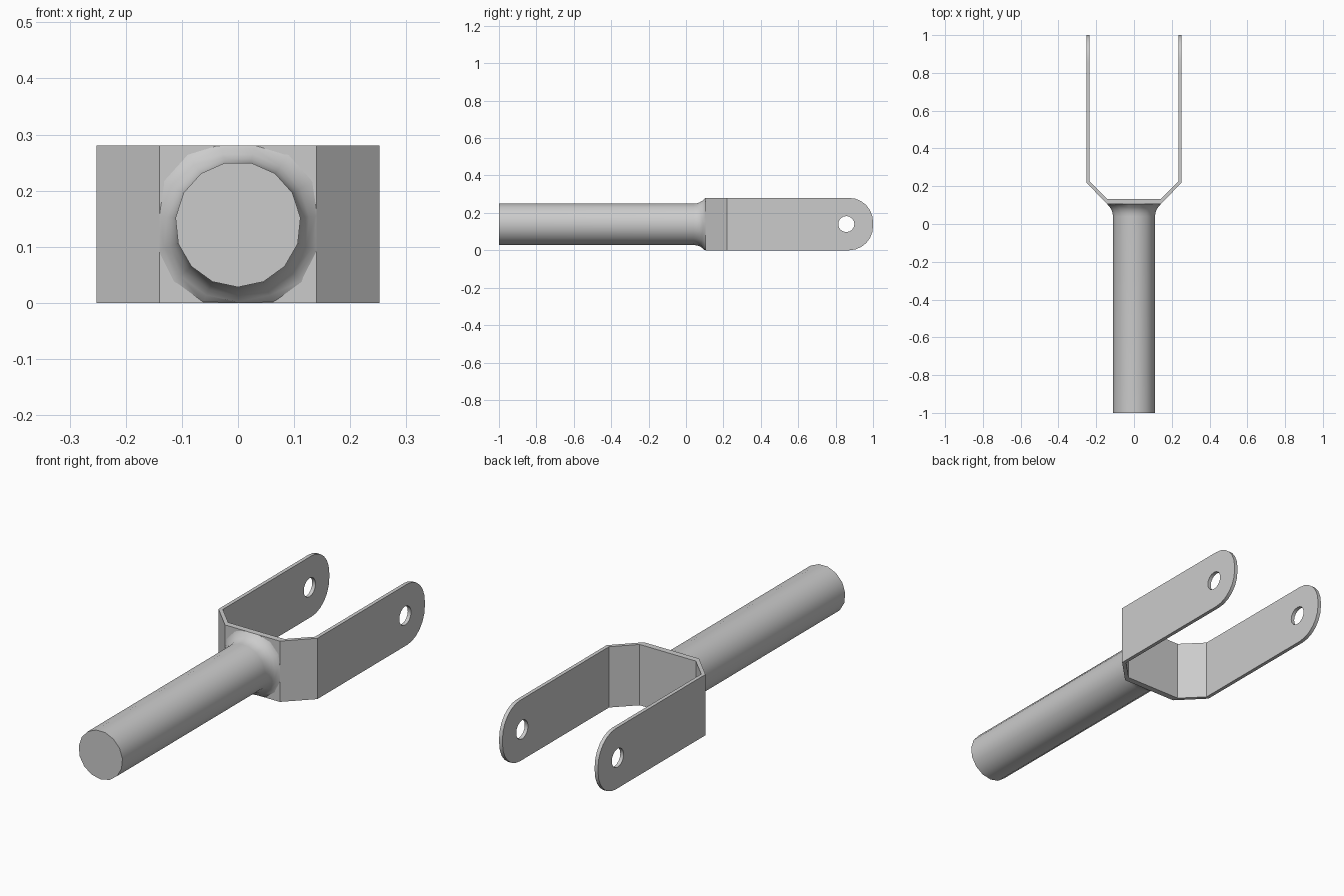
import bpy
import bmesh
from math import sin, cos, pi, radians, sqrt

cube = bpy.data.objects.get("Cube")
if cube:
    bpy.data.objects.remove(cube, do_unlink=True)

HALF = 0.14          # half the strap height and half the bridge width
SIDES = 15           # facets round the shaft

steel = bpy.data.materials.new("steel grey")
steel.use_nodes = True
grey = (0.6, 0.6, 0.6, 1)
steel.diffuse_color = grey
steel.node_tree.nodes["Principled BSDF"].inputs["Base Color"].default_value = grey


def finish(name, bm):
    """Turn a bmesh into a named, grey object."""
    bmesh.ops.recalc_face_normals(bm, faces=bm.faces)
    mesh = bpy.data.meshes.new(name)
    bm.to_mesh(mesh)
    bm.free()
    mesh.materials.append(steel)
    obj = bpy.data.objects.new(name, mesh)
    bpy.context.collection.objects.link(obj)
    return obj


def prism(name, outline, offset):
    """Extrude a closed outline of 3D points by an offset."""
    bm = bmesh.new()
    face = bm.faces.new([bm.verts.new(p) for p in outline])
    out = bmesh.ops.extrude_face_region(bm, geom=[face])
    moved = [v for v in out["geom"] if isinstance(v, bmesh.types.BMVert)]
    bmesh.ops.translate(bm, verts=moved, vec=offset)
    if not face.is_valid or len([f for f in bm.faces if len(f.verts) == len(outline)]) < 2:
        bmesh.ops.holes_fill(bm, edges=bm.edges)
    return finish(name, bm)


def arc(cy, cz, radius, start, end, steps, x=-0.5):
    """Points on an arc in the side plane."""
    return [(x, cy + radius * cos(a), cz + radius * sin(a))
            for a in (radians(start + (end - start) * i / steps) for i in range(steps + 1))]


def activate(obj):
    bpy.ops.object.select_all(action="DESELECT")
    obj.select_set(True)
    bpy.context.view_layer.objects.active = obj


def cut(obj, cutter, operation):
    """Apply a boolean and drop its cutter."""
    cutter.hide_render = True
    mod = obj.modifiers.new("cut", "BOOLEAN")
    mod.operation, mod.object, mod.solver = operation, cutter, "EXACT"
    activate(obj)
    bpy.ops.object.modifier_apply(modifier=mod.name)
    bpy.data.objects.remove(cutter, do_unlink=True)


# Fork strap: bent plate, drawn in plan and extruded upwards
right_side = [(HALF, 0.105), (0.252, 0.218), (0.252, 1), (0.235, 1), (0.235, 0.225), (0.143, 0.133)]
plan = right_side + [(-x, y) for x, y in reversed(right_side)]
strap = prism("fork_strap", [(x, y, 0) for x, y in plan], (0, 0, 2 * HALF))

# Rounded arm tips
R = 0.128
side = [(-0.5, -0.1, -0.1), (-0.5, 0.8, -0.1), (-0.5, 0.8, 0)]
side += arc(1 - R, R, R, -90, 0, 6)
side += arc(1 - R, 2 * HALF - R, R, 0, 90, 6)
side += [(-0.5, 0.8, 2 * HALF), (-0.5, 0.8, 0.4), (-0.5, -0.1, 0.4)]
cut(strap, prism("tip_cutter", side, (1, 0, 0)), "INTERSECT")

# Pin holes through both arms
hole = arc(0.857, HALF, 0.043, 0, 360, 16)[:-1]
cut(strap, prism("hole_cutter", hole, (1, 0, 0)), "DIFFERENCE")

# Shaft with a flared weld, trimmed to the strap's bridge
rings = [(-1, 0.112), (0.04, 0.112)]
for i in range(1, 7):
    a = i / 6 * pi / 2
    rings.append((0.04 + 0.067 * sin(a), 0.112 + 0.053 * (1 - cos(a))))
bm = bmesh.new()
loops = []
for y, radius in rings:
    loop = []
    for k in range(SIDES):
        a = 2 * pi * k / SIDES - pi / 2
        x = max(-HALF, min(HALF, radius * cos(a)))
        z = max(-HALF, min(HALF, radius * sin(a)))
        loop.append(bm.verts.new((x, y, HALF + z)))
    loops.append(loop)
for low, high in zip(loops, loops[1:]):
    for k in range(SIDES):
        n = (k + 1) % SIDES
        bm.faces.new((low[k], low[n], high[n], high[k]))
bm.faces.new(loops[0])
bm.faces.new(loops[-1])
shaft = finish("shaft", bm)

for obj in (strap, shaft):
    activate(obj)
    bpy.ops.object.shade_smooth_by_angle(angle=radians(30))
